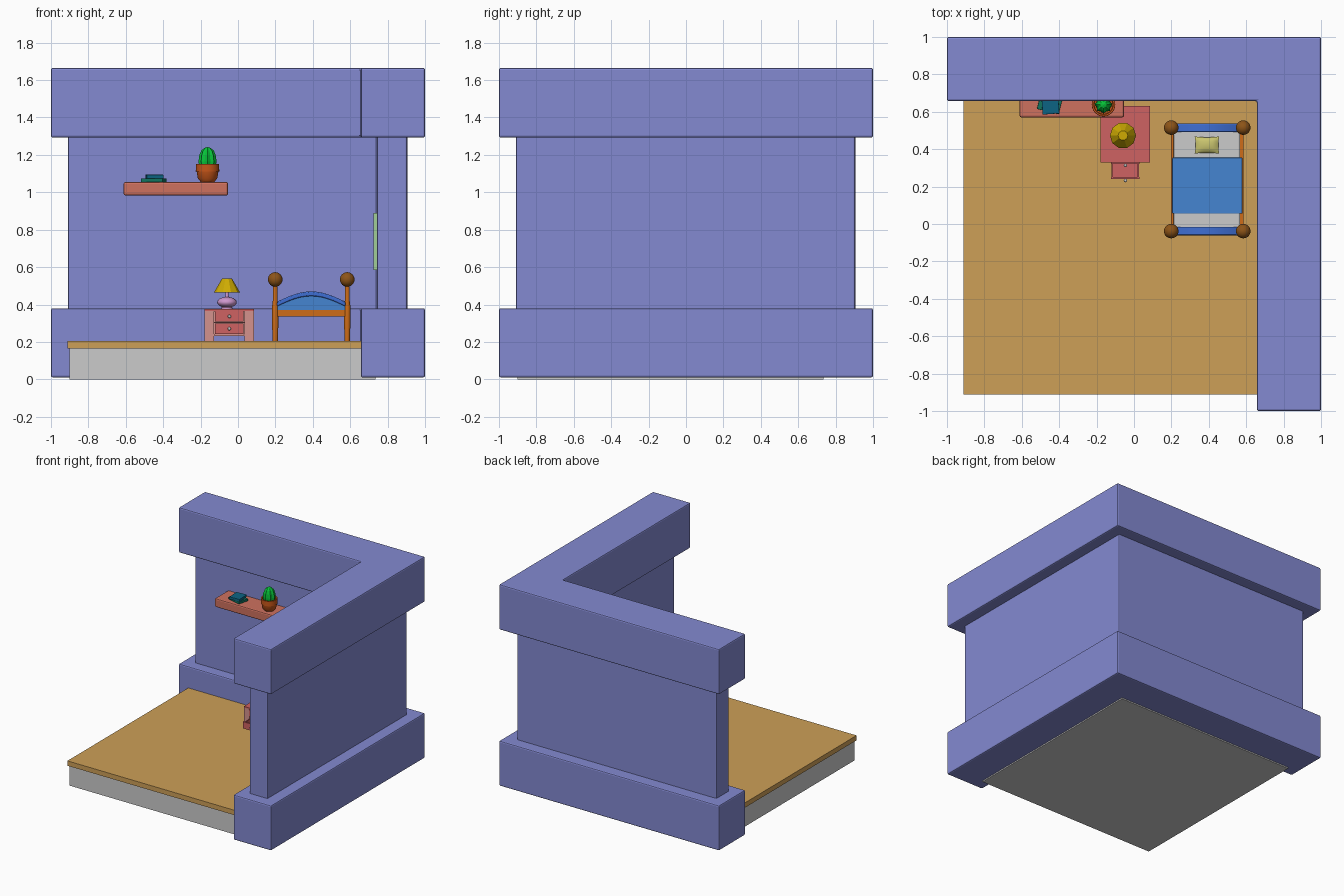
import bpy, bmesh, math
from mathutils import Matrix, Vector

if "Cube" in bpy.data.objects:
    bpy.data.objects.remove(bpy.data.objects["Cube"])


def mat(name, r, g, b):
    m = bpy.data.materials.new(name)
    m.diffuse_color = [(c / 255) ** 2.2 for c in (r, g, b)] + [1]
    m.use_nodes = True
    m.node_tree.nodes["Principled BSDF"].inputs["Base Color"].default_value = m.diffuse_color
    return m


WALL = mat("wall_blue", 130, 136, 208)
WOOD = mat("floor_wood", 204, 158, 88)
SHELF = mat("shelf_red", 205, 112, 95)
ROSE = mat("rose", 205, 98, 98)
PINK = mat("pink", 212, 145, 140)
LILAC = mat("lilac", 205, 150, 205)
YELLOW = mat("lamp_yellow", 205, 170, 10)
CREAM = mat("pillow_yellow", 200, 195, 110)
ORANGE = mat("bed_orange", 205, 108, 30)
BROWN = mat("knob_brown", 140, 85, 30)
BLUE = mat("bed_blue", 65, 110, 210)
SHEET = mat("blanket_blue", 70, 132, 208)
GREEN = mat("cactus_green", 15, 195, 60)
CLAY = mat("pot_clay", 195, 85, 30)
TEAL = mat("book_teal", 20, 100, 130)
JADE = mat("book_green", 25, 115, 95)
SAGE = mat("picture_green", 160, 205, 150)


def finish(name, bm, m=None, bevel=0, smooth=False, seg=2):
    bmesh.ops.recalc_face_normals(bm, faces=bm.faces)
    me = bpy.data.meshes.new(name)
    bm.to_mesh(me)
    bm.free()
    ob = bpy.data.objects.new(name, me)
    bpy.context.collection.objects.link(ob)
    if m:
        me.materials.append(m)
    if bevel:
        b = ob.modifiers.new("bevel", "BEVEL")
        b.width, b.segments = bevel, seg
    if smooth:
        bpy.ops.object.select_all(action="DESELECT")
        ob.select_set(True)
        bpy.context.view_layer.objects.active = ob
        bpy.ops.object.shade_smooth_by_angle(angle=math.radians(40))
    return ob


def box(name, x, y, z, m=None, bevel=0, rot=0):
    bm = bmesh.new()
    bmesh.ops.create_cube(bm, size=1)
    c = Vector([(a + b) / 2 for a, b in (x, y, z)])
    s = [b - a for a, b in (x, y, z)]
    bm.transform(Matrix.Translation(c) @ Matrix.Rotation(math.radians(rot), 4, "Z") @ Matrix.Diagonal((*s, 1)))
    return finish(name, bm, m, bevel)


def prism(name, pts, vec, m, bevel=0, smooth=False):
    """Extrude a planar outline along vec."""
    bm = bmesh.new()
    f = bm.faces.new([bm.verts.new(p) for p in pts])
    ext = bmesh.ops.extrude_face_region(bm, geom=[f])["geom"]
    bmesh.ops.translate(bm, vec=vec, verts=[v for v in ext if isinstance(v, bmesh.types.BMVert)])
    return finish(name, bm, m, bevel, smooth)


def lathe(name, prof, x, y, m, n=24, smooth=True, rib=0):
    """Stack rings of (radius, z); rib pulls in every second vertex."""
    bm = bmesh.new()
    rings = []
    for r, z in prof:
        rings.append([bm.verts.new((x + r * (1 - rib * (i % 2)) * math.cos(2 * math.pi * i / n),
                                    y + r * (1 - rib * (i % 2)) * math.sin(2 * math.pi * i / n), z)) for i in range(n)])
    for a, b in zip(rings, rings[1:]):
        for i in range(n):
            j = (i + 1) % n
            bm.faces.new((a[i], a[j], b[j], b[i]))
    bm.faces.new(rings[0])
    bm.faces.new(rings[-1])
    return finish(name, bm, m, 0, smooth)


def ball(name, c, r, m, sz=1):
    bm = bmesh.new()
    bmesh.ops.create_uvsphere(bm, u_segments=20, v_segments=12, radius=r)
    bm.transform(Matrix.Translation(c) @ Matrix.Diagonal((1, 1, sz, 1)))
    return finish(name, bm, m, 0, True)


# Corner walls: L-shaped base band, recessed wall, top band
def corner(name, lo, hi, inner, z0, z1):
    pts = [(lo, hi), (hi, hi), (hi, lo), (inner, lo), (inner, inner), (lo, inner)]
    return prism(name, [(a, b, z0) for a, b in pts], (0, 0, z1 - z0), WALL, 0.01)


corner("wall_base_band", -1, 1, 0.657, 0.01, 0.38)
corner("wall_middle", -0.91, 0.905, 0.742, 0.30, 1.38)
corner("wall_top_band", -1, 1, 0.657, 1.293, 1.665)

# Floor
box("floor_slab", (-0.9, 0.735), (-0.9, 0.735), (0, 0.17))
box("wooden_floor", (-0.912, 0.67), (-0.912, 0.67), (0.165, 0.205), WOOD)

# Wall shelf with books and a cactus
box("wall_shelf", (-0.612, -0.053), (0.57, 0.75), (0.983, 1.055), SHELF, 0.01)
box("lower_book", (-0.51, -0.39), (0.6, 0.69), (1.055, 1.074), JADE, 0.002, -14)
box("upper_book", (-0.492, -0.402), (0.588, 0.69), (1.074, 1.094), TEAL, 0.002, 4)
lathe("cactus_pot", [(0.036, 1.055), (0.052, 1.075), (0.058, 1.11), (0.063, 1.112), (0.062, 1.152),
                     (0.052, 1.152), (0.05, 1.135)], -0.163, 0.638, CLAY)
lathe("cactus", [(0.044, 1.13), (0.048, 1.165), (0.045, 1.195), (0.034, 1.222), (0.018, 1.237), (0.004, 1.241)],
      -0.163, 0.638, GREEN, 16, False, 0.18)

# Picture on the right wall
box("picture_panel", (0.732, 0.745), (0.07, 0.33), (0.61, 0.865), SAGE)
for n, y, z in (("left", (0.05, 0.075), (0.585, 0.89)), ("right", (0.325, 0.35), (0.585, 0.89)),
                ("lower", (0.075, 0.325), (0.585, 0.61)), ("upper", (0.075, 0.325), (0.865, 0.89))):
    box("picture_frame_" + n, (0.724, 0.745), y, z, SAGE)

# Nightstand: sides, top, back, apron and two drawers
NX = -0.046
for n, x in (("left", (-0.178, -0.128)), ("right", (0.036, 0.086))):
    box("nightstand_side_" + n, x, (0.33, 0.63), (0.205, 0.366), PINK)
box("nightstand_top", (-0.178, 0.086), (0.33, 0.63), (0.364, 0.375), ROSE)
box("nightstand_back", (-0.128, 0.036), (0.61, 0.63), (0.235, 0.364), PINK)
box("nightstand_bottom", (-0.128, 0.036), (0.33, 0.61), (0.232, 0.242), PINK)
box("nightstand_divider", (-0.128, 0.036), (0.34, 0.61), (0.301, 0.307), PINK)
for n, yf, z0 in (("upper", 0.322, 0.309), ("lower", 0.24, 0.243)):
    z1 = z0 + 0.055
    box(n + "_drawer_front", (-0.124, 0.03), (yf, yf + 0.012), (z0, z1), ROSE)
    box(n + "_drawer_bottom", (-0.12, 0.026), (yf + 0.012, yf + 0.27), (z0, z0 + 0.008), ROSE)
    for s, x in (("left", (-0.12, -0.112)), ("right", (0.018, 0.026))):
        box(n + "_drawer_" + s, x, (yf + 0.012, yf + 0.27), (z0 + 0.008, z1 - 0.006), ROSE)
    ball(n + "_drawer_knob", (NX, yf - 0.008, (z0 + z1) / 2), 0.009, None)

# Table lamp
LX, LY = -0.059, 0.473
lathe("lamp_foot", [(0.03, 0.375), (0.03, 0.384), (0.02, 0.392)], LX, LY, LILAC)
ball("lamp_body", (LX, LY, 0.412), 0.052, LILAC, 0.55)
lathe("lamp_stem", [(0.012, 0.43), (0.008, 0.45), (0.008, 0.5)], LX, LY, LILAC, 12)
lathe("lamp_shade", [(0.07, 0.464), (0.026, 0.54), (0.02, 0.54), (0.064, 0.464), (0.07, 0.464)],
      LX, LY, YELLOW, 10, False)
lathe("lamp_shade_cap", [(0.025, 0.53), (0.025, 0.538)], LX, LY, YELLOW, 10, False)

# Bed: posts, knobs, rails and arched end boards
XL, XR = 0.199, 0.584
for end, y in (("head", 0.515), ("foot", -0.038)):
    for side, x in (("left", XL), ("right", XR)):
        lathe(f"{end}_post_{side}", [(0.014, 0.205), (0.017, 0.3), (0.017, 0.39), (0.013, 0.42), (0.013, 0.505)],
              x, y, ORANGE, 12)
        ball(f"{end}_knob_{side}", (x, y, 0.534), 0.039, BROWN)
    box(end + "_rail", (XL, XR), (y - 0.012, y + 0.012), (0.335, 0.372), ORANGE)
    arc = [(XL + 0.01 + (XR - XL - 0.02) * i / 12, 0.055 * math.sin(math.pi * i / 12)) for i in range(13)]
    top = [(x, y - 0.023, 0.415 + h) for x, h in arc]
    low = [(x, y - 0.023, 0.39 + h) for x, h in arc]
    prism(end + "_arch", top + low[::-1], (0, 0.046, 0), BLUE, 0.006, True)
    panel = [(x, y - 0.01, 0.395 + h) for x, h in arc]
    prism(end + "_panel", panel + [(XR - 0.01, y - 0.01, 0.37), (XL + 0.01, y - 0.01, 0.37)],
          (0, 0.02, 0), SHEET, 0, True)
for side, x in (("left", 0.207), ("right", 0.576)):
    box("side_rail_" + side, (x - 0.01, x + 0.01), (-0.038, 0.515), (0.335, 0.365), ORANGE)
box("mattress", (0.212, 0.568), (-0.025, 0.503), (0.34, 0.4), None, 0.008)
box("blanket", (0.204, 0.58), (0.055, 0.355), (0.345, 0.408), SHEET, 0.005)

# Pillow with pinched sides
bm = bmesh.new()
bmesh.ops.create_grid(bm, x_segments=8, y_segments=8, size=1)
bmesh.ops.solidify(bm, geom=bm.faces[:], thickness=0.01)
for v in bm.verts:
    a, b = v.co.x, v.co.y
    up = 1 if v.co.z > -0.005 + 1e-4 else -1
    puff = 0.004 + 0.018 * math.sqrt(max(0, (1 - a * a) * (1 - b * b)))
    v.co = (0.39 + 0.066 * a * (1 - 0.08 * (1 - b * b)), 0.422 + 0.046 * b * (1 - 0.1 * (1 - a * a)),
            0.414 + up * puff)
finish("pillow", bm, CREAM, 0, True)
